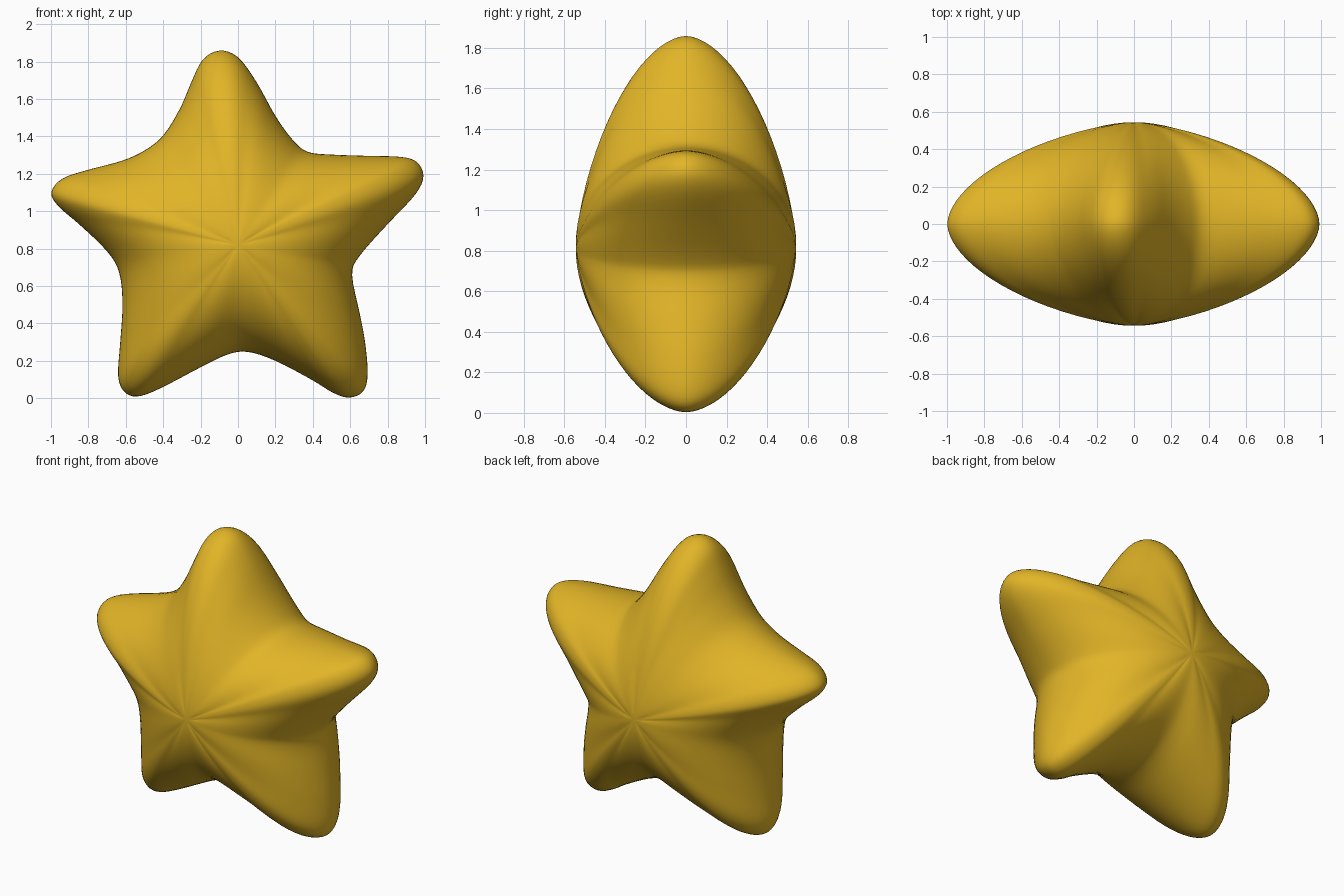
import bpy, bmesh, math
from mathutils import Vector

if "Cube" in bpy.data.objects:
    bpy.data.objects.remove(bpy.data.objects["Cube"])

CENTER = Vector((0.0, 0.82))   # hub of the star in x, z
HALF_DEPTH = 0.545
RINGS = 20                     # rings from hub to rim on each side
SUB = 4                        # curve steps between outline points

# front outline (x, z), starting at the top tip and going counter-clockwise
OUTLINE = [(-.1, 1.86), (-.19, 1.81), (-.25, 1.69), (-.31, 1.55), (-.4, 1.405), (-.5, 1.325),
           (-.62, 1.27), (-.8, 1.222), (-.94, 1.175), (-1, 1.10), (-.96, 1.025), (-.85, .93),
           (-.7, .785), (-.635, .67), (-.618, .5), (-.63, .3), (-.642, .12), (-.61, .035),
           (-.54, .008), (-.42, .05), (-.2, .165), (-.06, .232), (.05, .248), (.2, .20),
           (.4, .095), (.5, .033), (.59, .002), (.67, .035), (.694, .13), (.68, .3),
           (.65, .46), (.61, .66), (.65, .76), (.8, .93), (.95, 1.09), (.993, 1.19),
           (.955, 1.265), (.87, 1.291), (.7, 1.296), (.5, 1.303), (.37, 1.318), (.29, 1.385),
           (.2, 1.51), (.1, 1.69), (0, 1.825)]


def smooth_loop(points, steps):
    """Closed Catmull-Rom curve through the points."""
    p = [Vector(q) for q in points]
    n, out = len(p), []
    for i in range(n):
        a, b, c, d = p[i - 1], p[i], p[(i + 1) % n], p[(i + 2) % n]
        for k in range(steps):
            t = k / steps
            out.append(0.5 * (2 * b + (c - a) * t + (2 * a - 5 * b + 4 * c - d) * t * t
                              + (3 * b - a - 3 * c + d) * t ** 3))
    return out


def depth(s, radius):
    """Half thickness: elliptical at the notches, tapered along the arms."""
    w = min(1, max(0, (radius - 0.56) / 0.44))
    w = w * w * (3 - 2 * w)
    return HALF_DEPTH * max(0, 1 - s ** (2 - 0.5 * w)) ** (0.5 + 0.06 * w)


# puffy star: rings of the outline, scaled from front hub to rim to back hub
rim = [q - CENTER for q in smooth_loop(OUTLINE, SUB)]
bm = bmesh.new()
rings = []
for k in range(1, 2 * RINGS):
    phi = math.pi * k / (2 * RINGS)
    s = 1.0 if k == RINGS else math.sin(phi)
    side = -1 if k < RINGS else 1
    rings.append([bm.verts.new((v.x * s, side * depth(s, v.length), CENTER.y + v.y * s))
                  for v in rim])
n = len(rim)
for r0, r1 in zip(rings, rings[1:]):
    for i in range(n):
        j = (i + 1) % n
        bm.faces.new((r0[i], r0[j], r1[j], r1[i]))
for y, ring in ((-HALF_DEPTH, rings[0]), (HALF_DEPTH, rings[-1])):
    hub = bm.verts.new((0, y, CENTER.y))
    for i in range(n):
        bm.faces.new((hub, ring[i], ring[(i + 1) % n]))
bmesh.ops.recalc_face_normals(bm, faces=bm.faces)
for f in bm.faces:
    f.smooth = True

mesh = bpy.data.meshes.new("puffy_star")
bm.to_mesh(mesh)
bm.free()
star = bpy.data.objects.new("puffy_star", mesh)
bpy.context.collection.objects.link(star)

# soften the valleys a little
soft = star.modifiers.new("soften", 'SMOOTH')
soft.factor = 0.4
soft.iterations = 3

gold = bpy.data.materials.new("golden yellow")
gold.diffuse_color = (0.76, 0.46, 0.02, 1)
gold.use_nodes = True
gold.node_tree.nodes["Principled BSDF"].inputs["Base Color"].default_value = gold.diffuse_color
mesh.materials.append(gold)
